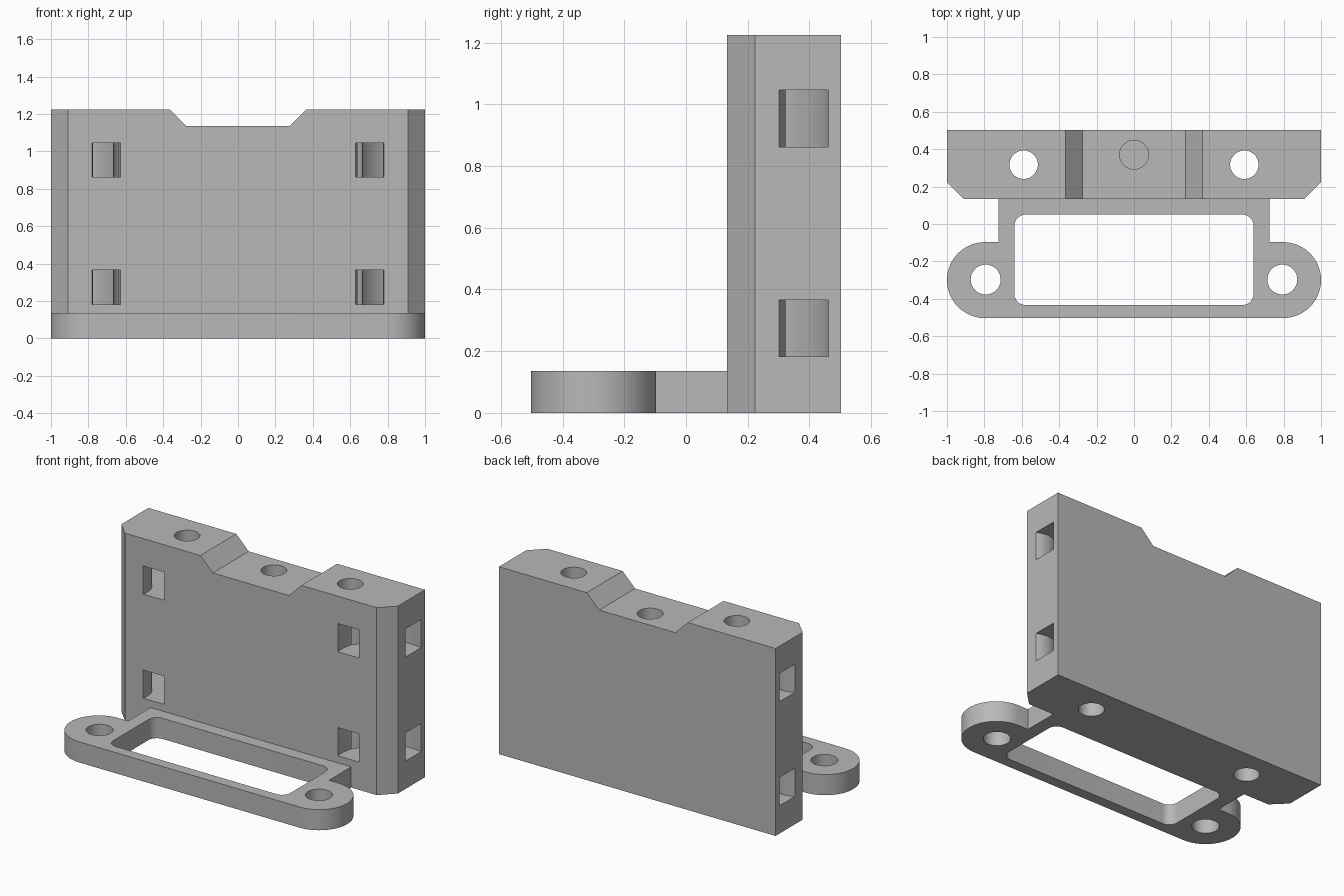
import bpy
import bmesh
from math import cos, sin, pi
from mathutils import Matrix

cube = bpy.data.objects.get("Cube")
if cube:
    bpy.data.objects.remove(cube, do_unlink=True)

grey = bpy.data.materials.new("plain grey")
grey.use_nodes = True
grey.diffuse_color = (0.48, 0.48, 0.48, 1)
grey.node_tree.nodes["Principled BSDF"].inputs["Base Color"].default_value = grey.diffuse_color


def arc(cx, cy, r, start, end, steps):
    """Points along an arc, angles in units of pi."""
    angles = [pi * (start + (end - start) * i / steps) for i in range(steps + 1)]
    return [(cx + r * cos(a), cy + r * sin(a)) for a in angles]


def circle(cx, cy, r, steps=48):
    return arc(cx, cy, r, 0, 2, steps)[:-1]


def mirrored(half):
    """Closes an outline given for x > 0 by its mirror image."""
    return half + [(-x, y) for x, y in reversed(half)]


def prism(name, outline, low, high, matrix=None):
    bm = bmesh.new()
    face = bm.faces.new([bm.verts.new((x, y, low)) for x, y in outline])
    top = bmesh.ops.extrude_face_region(bm, geom=[face])["geom"]
    moved = [v for v in top if isinstance(v, bmesh.types.BMVert)]
    bmesh.ops.translate(bm, verts=moved, vec=(0, 0, high - low))
    if matrix:
        bm.transform(matrix)
    bmesh.ops.recalc_face_normals(bm, faces=bm.faces)
    mesh = bpy.data.meshes.new(name)
    bm.to_mesh(mesh)
    bm.free()
    obj = bpy.data.objects.new(name, mesh)
    bpy.context.collection.objects.link(obj)
    return obj


def combine(target, tool, operation="DIFFERENCE"):
    mod = target.modifiers.new(operation, "BOOLEAN")
    mod.operation = operation
    mod.solver = "EXACT"
    mod.object = tool
    bpy.context.view_layer.objects.active = target
    bpy.ops.object.modifier_apply(modifier=mod.name)
    bpy.data.objects.remove(tool, do_unlink=True)


HEIGHT, PLATE = 1.225, 0.135
FRONT, BACK = 0.133, 0.503

# Upright block with chamfered front corners
block = prism("mounting_bracket", mirrored([(0.91, FRONT), (1, 0.223), (1, BACK)]), 0, HEIGHT)

# Sloped notch in the top edge
notch = mirrored([(0.275, 1.135), (0.365, HEIGHT), (0.365, 1.4)])
combine(block, prism("notch_cutter", notch, -0.7, 0, Matrix.Rotation(pi / 2, 4, "X")))

# Base plate with two round ears
half = arc(0.797, -0.3, 0.203, -0.5, 0.5, 32) + [(0.725, -0.097), (0.725, 0.19)]
plate = prism("base_plate", mirrored(half), 0, PLATE)

# Rounded window in the base plate
corner = 0.06
window = mirrored(arc(0.64 - corner, -0.433 + corner, corner, -0.5, 0, 10)
                  + arc(0.64 - corner, 0.05 - corner, corner, 0, 0.5, 10))
combine(plate, prism("window_cutter", window, -0.1, 0.3))
combine(block, plate, "UNION")

# Central blind hole
combine(block, prism("centre_hole_cutter", circle(0, 0.37, 0.077), 0.7, 1.4))

for side in (-1, 1):
    # Ear hole and full-height hole
    combine(block, prism("ear_hole_cutter", circle(side * 0.793, -0.297, 0.08), -0.1, 0.3))
    combine(block, prism("long_hole_cutter", circle(side * 0.59, 0.317, 0.076), -0.1, 1.4))
    # Curved strap tunnels from the front face to the side face
    for low in (0.182, 0.862):
        tunnel = prism("tunnel_cutter", circle(side * 0.925, 0.172, 0.299, 72), low, low + 0.184)
        combine(tunnel, prism("tunnel_core", circle(side * 0.925, 0.172, 0.15, 72), low - 0.1, low + 0.3))
        combine(block, tunnel)

# Finish: one colour, smooth round walls with sharp edges
block.data.materials.clear()
block.data.materials.append(grey)
for poly in block.data.polygons:
    poly.material_index = 0
bpy.ops.object.select_all(action="DESELECT")
block.select_set(True)
bpy.context.view_layer.objects.active = block
bpy.ops.object.shade_smooth_by_angle(angle=pi / 6)
